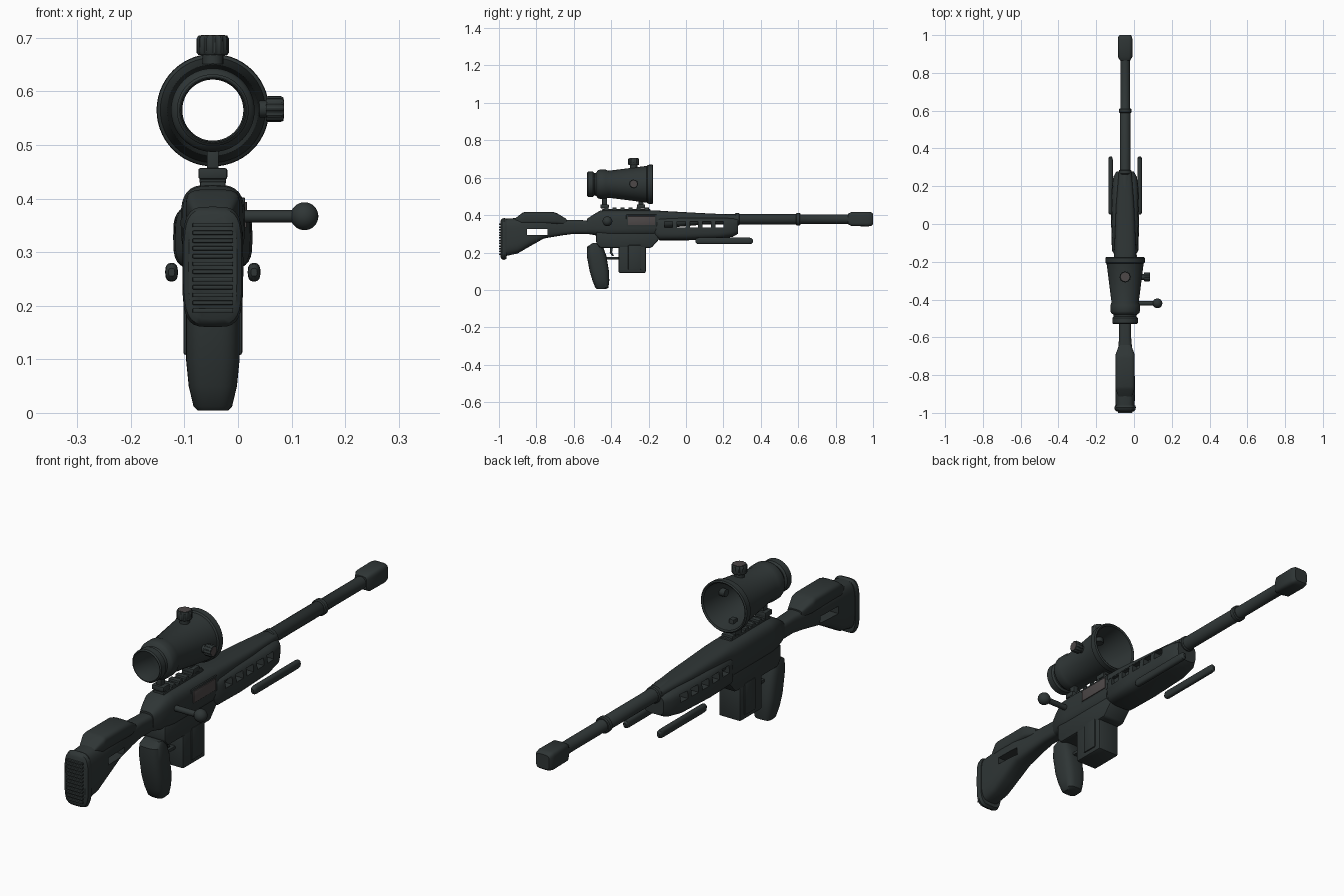
import bpy, bmesh, math
from mathutils import Matrix, Vector

if "Cube" in bpy.data.objects:
    bpy.data.objects.remove(bpy.data.objects["Cube"])

CX = -0.047  # centre line of the rifle
parts = []


def material(name, color):
    m = bpy.data.materials.new(name)
    m.use_nodes = True
    m.diffuse_color = color
    bsdf = m.node_tree.nodes["Principled BSDF"]
    bsdf.inputs["Base Color"].default_value = color
    bsdf.inputs["Roughness"].default_value = 0.6
    return m


GREEN = material("dark_green_grey", (0.028, 0.036, 0.036, 1))
STEEL = material("worn_steel", (0.075, 0.065, 0.065, 1))


def finish(name, bm, mat=GREEN, bevel=0):
    bmesh.ops.recalc_face_normals(bm, faces=bm.faces)
    me = bpy.data.meshes.new(name)
    bm.to_mesh(me)
    bm.free()
    ob = bpy.data.objects.new(name, me)
    bpy.context.collection.objects.link(ob)
    me.materials.append(mat)
    if bevel:
        mod = ob.modifiers.new("bevel", "BEVEL")
        mod.width, mod.segments = bevel, 2
    parts.append(ob)
    return ob


def skin(bm, rings, closed=False):
    n = len(rings[0])
    pairs = list(zip(rings, rings[1:]))
    if closed:
        pairs.append((rings[-1], rings[0]))
    else:
        bm.faces.new(rings[0])
        bm.faces.new(rings[-1])
    for a, b in pairs:
        for i in range(n):
            j = (i + 1) % n
            bm.faces.new((a[i], a[j], b[j], b[i]))


def loft(name, stations, power=3, cx=CX, upright=False, segs=32):
    """Rounded-box sections: (position, low, high, half width)."""
    bm = bmesh.new()
    rings = []
    for p, lo, hi, hw in stations:
        ring = []
        for i in range(segs):
            a = math.tau * i / segs
            c, s = math.cos(a), math.sin(a)
            x = cx + hw * math.copysign(abs(c) ** (2 / power), c)
            v = (lo + hi) / 2 + (hi - lo) / 2 * math.copysign(abs(s) ** (2 / power), s)
            ring.append(bm.verts.new((x, v, p) if upright else (x, p, v)))
        rings.append(ring)
    skin(bm, rings)
    return finish(name, bm)


def lathe(name, profile, centre, axis, closed=False, knurl=0, mat=GREEN, segs=40):
    """Turned part: (distance along axis, radius) about a centre."""
    bm = bmesh.new()
    rot = Vector((0, 0, 1)).rotation_difference(Vector(axis)).to_matrix()
    rings = []
    for d, r in profile:
        ring = []
        for i in range(segs):
            a = math.tau * i / segs
            rr = r * (1 - knurl * (i // 2 % 2))
            ring.append(bm.verts.new(rot @ Vector((rr * math.cos(a), rr * math.sin(a), d)) + Vector(centre)))
        rings.append(ring)
    skin(bm, rings, closed)
    return finish(name, bm, mat)


def box(name, y, z, hw, cx=CX, bevel=0.004, mat=GREEN):
    bm = bmesh.new()
    size = (2 * hw, y[1] - y[0], z[1] - z[0])
    mid = Matrix.Translation((cx, sum(y) / 2, sum(z) / 2))
    bmesh.ops.create_cube(bm, size=1, matrix=mid @ Matrix.Diagonal((*size, 1)))
    return finish(name, bm, mat, bevel)


def prism(name, outline, hw, bevel):
    bm = bmesh.new()
    skin(bm, [[bm.verts.new((CX + s * hw, y, z)) for y, z in outline] for s in (-1, 1)])
    return finish(name, bm, bevel=bevel)


def cut(ob, y, z):
    cutter = box("slot_cutter", y, z, 0.2, bevel=0)
    parts.remove(cutter)
    cutter.hide_render = True
    mod = ob.modifiers.new("slot", "BOOLEAN")
    mod.operation, mod.object, mod.solver = "DIFFERENCE", cutter, "EXACT"
    cutters.append(cutter)


cutters = []
X, Y, Z = (1, 0, 0), (0, 1, 0), (0, 0, 1)

# Stock with through slot, cheek rest and ribbed butt pad
stock = loft("stock", [(-.97, .18, .38, .05), (-.9, .195, .385, .052), (-.84, .23, .385, .052),
                       (-.76, .275, .38, .05), (-.66, .292, .375, .037), (-.6, .3, .375, .032),
                       (-.5, .3, .37, .032)], 3.5)
cut(stock, (-.85, -.74), (.295, .325))
loft("cheek_rest", [(-.93, .35, .37, .03), (-.875, .35, .412, .05), (-.86, .35, .417, .05),
                    (-.71, .35, .417, .05), (-.69, .35, .41, .05), (-.64, .35, .38, .032)], 4)
loft("butt_pad", [(-.992, .175, .37, .045), (-.985, .165, .38, .054), (-.972, .16, .385, .057),
                  (-.96, .167, .38, .053)], 4)
for i in range(12):
    z = .187 + i * .0145
    box("butt_pad_rib", (-1, -.985), (z, z + .008), .038, bevel=.002)

# Receiver, running forward as a spine above the handguard
loft("receiver", [(-.53, .3, .38, .033), (-.5, .295, .4, .045), (-.46, .287, .424, .057),
                  (-.42, .283, .426, .06), (-.17, .283, .426, .06), (-.12, .33, .422, .057),
                  (.1, .35, .41, .048), (.27, .353, .402, .034)], 3.2)
prism("lower_receiver", [(-.48, .31), (-.13, .31), (-.14, .275), (-.185, .225), (-.46, .225), (-.48, .25)], .052, .008)
box("ejection_port_frame", (-.32, -.155), (.338, .402), .004, CX + .056, .002)
box("ejection_port", (-.31, -.165), (.346, .394), .004, CX + .0595, .001, STEEL)

# Handguard with five slots on each side
guard = loft("handguard", [(-.165, .28, .385, .055), (-.14, .265, .39, .07), (0, .265, .39, .074),
                           (.18, .272, .388, .072), (.25, .284, .384, .062), (.278, .3, .378, .046)], 3.6)
for i in range(5):
    y = -.093 + i * .068
    cut(guard, (y - .022, y + .022), (.335, .366))

# Barrel, collars and muzzle
lathe("barrel", [(-.15, .028), (.6, .028), (.605, .025), (.9, .025)], (CX, 0, .378), Y)
for y, r in ((.275, .033), (.6, .033)):
    lathe("barrel_collar", [(-.012, r - .004), (-.008, r), (.008, r), (.012, r - .004)], (CX, y, .378), Y)
loft("muzzle_brake", [(.865, .352, .406, .027), (.885, .341, .417, .038), (.975, .34, .418, .039),
                      (.992, .343, .415, .036), (1, .35, .408, .03)], 4.5)

# Folded bipod legs
for side in (-1, 1):
    loft("bipod_leg", [(.05, .255, .27, .006), (.058, .247, .278, .011), (.07, .245, .28, .012),
                       (.335, .245, .28, .012), (.35, .247, .278, .011), (.357, .255, .27, .006)],
         2.6, CX + side * .077, segs=16)

# Grip, trigger and magazine
loft("grip", [(.004, -.475, -.43, .028), (.012, -.485, -.415, .036), (.05, -.5, -.41, .045),
              (.1, -.515, -.412, .05), (.18, -.53, -.425, .05), (.23, -.53, -.443, .047),
              (.25, -.5, -.45, .04)], 3, upright=True)
box("trigger_guard", (-.44, -.35), (.163, .177), .014)
prism("trigger", [(-.405, .23), (-.39, .23), (-.395, .2), (-.385, .182), (-.395, .18), (-.408, .2)], .008, .002)
box("magazine", (-.36, -.215), (.09, .25), .05, bevel=.008)
box("magazine_rib", (-.31, -.24), (.108, .24), .055, bevel=.005)

# Bolt handle
lathe("bolt_handle", [(0, .012), (.13, .012)], (CX + .03, -.42, .367), X, segs=20)
bm = bmesh.new()
bmesh.ops.create_uvsphere(bm, u_segments=24, v_segments=16, radius=.026,
                          matrix=Matrix.Translation((.124, -.42, .367)))
finish("bolt_knob", bm)

# Rail and scope mounts
box("rail_base", (-.45, -.19), (.415, .432), .024)
for i in range(6):
    y = -.425 + i * .043
    box("rail_tooth", (y - .011, y + .011), (.428, .442), .025, bevel=.003)
for y in (-.435, -.24):
    box("mount_clamp", (y - .022, y + .022), (.436, .457), .027)
    box("mount_post", (y - .013, y + .013), (.45, .495), .011, bevel=.002)

# Hollow scope body
lathe("scope_body", [(-.53, .062), (-.525, .067), (-.497, .067), (-.49, .06), (-.48, .062), (-.472, .074),
                     (-.462, .078), (-.43, .078), (-.415, .072), (-.21, .098), (-.205, .104), (-.18, .105),
                     (-.176, .1), (-.18, .094), (-.21, .09), (-.42, .062), (-.44, .057), (-.51, .057),
                     (-.53, .06)], (CX, 0, .565), Y, closed=True, segs=56)


def turret(name, centre, axis, r, start, end):
    lathe(name + "_stem", [(start - .04, r * .65), (start + .01, r * .65)], centre, axis, segs=24)
    lathe(name + "_cap", [(start, r * .9), (start + .004, r), (end - .005, r), (end, r * .9)],
          centre, axis, knurl=.08, segs=48)
    lathe(name + "_disc", [(end - .004, r * .75), (end + .001, r * .75)], centre, axis, mat=STEEL, segs=24)


turret("elevation_turret", (CX, -.28, .565), Z, .03, .103, .139)
turret("windage_turret", (CX, -.28, .567), X, .024, .099, .132)

# Bake modifiers, drop cutters, smooth shade
bpy.ops.object.select_all(action="DESELECT")
for ob in parts:
    ob.select_set(True)
bpy.context.view_layer.objects.active = parts[0]
bpy.ops.object.convert(target="MESH")
for c in cutters:
    bpy.data.objects.remove(c)
bpy.ops.object.shade_smooth_by_angle(angle=math.radians(35))
